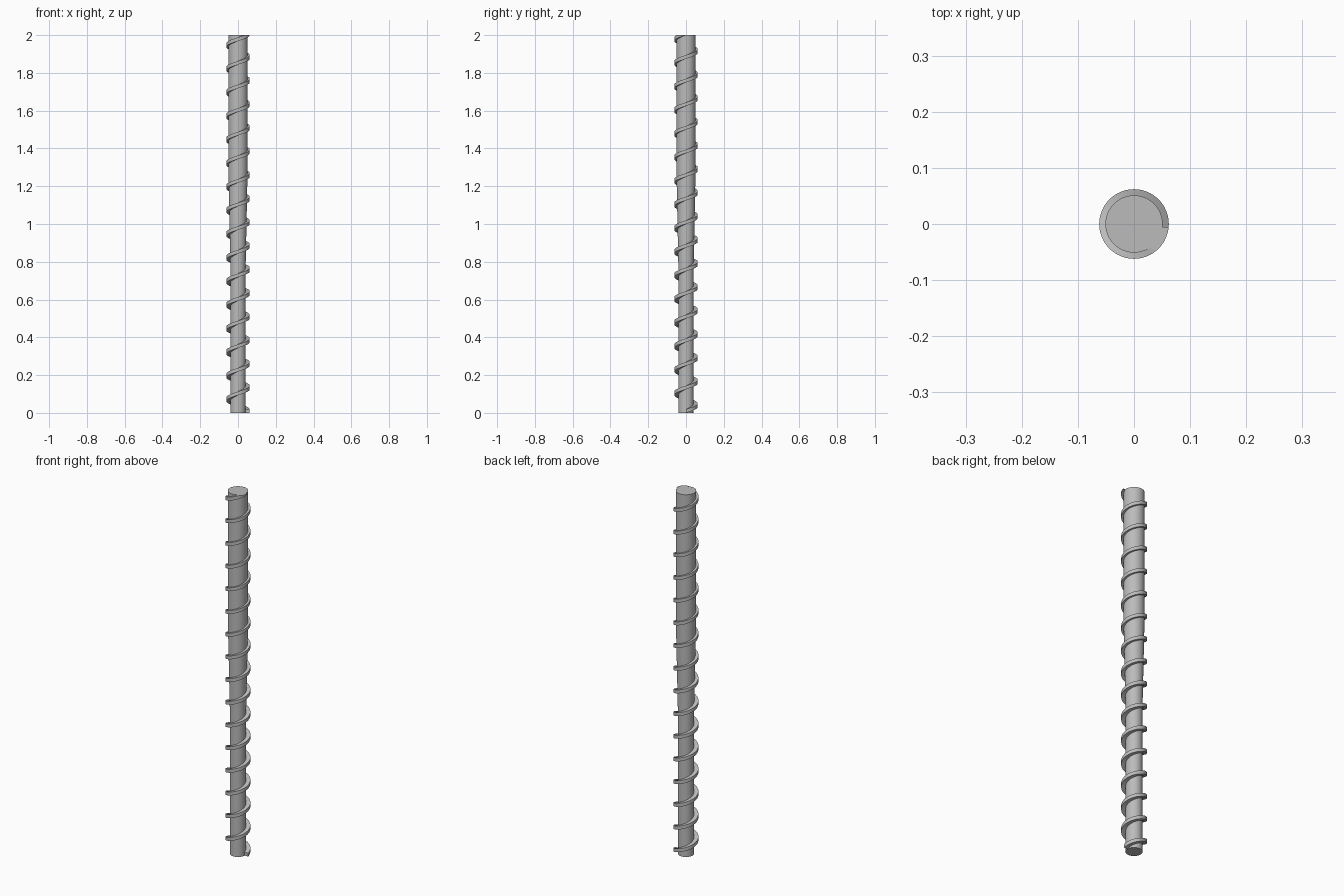
import bpy, bmesh, math

cube = bpy.data.objects.get("Cube")
if cube:
    bpy.data.objects.remove(cube, do_unlink=True)

LENGTH, TURNS, STEPS = 2.0, 16, 64
PITCH = LENGTH / TURNS
OUTER, WIDTH = 0.062, 0.019
# Shaft profile (height, radius): thin end, tapered zone, thick end
PROFILE = [(0, 0.041), (0.8, 0.041), (1.3, 0.051), (LENGTH, 0.051)]

steel = bpy.data.materials.new("steel_grey")
steel.use_nodes = True
GREY = (0.5, 0.5, 0.5, 1)
steel.diffuse_color = GREY
steel.node_tree.nodes["Principled BSDF"].inputs["Base Color"].default_value = GREY


def shaft_radius(z):
    for (z0, r0), (z1, r1) in zip(PROFILE, PROFILE[1:]):
        if z <= z1:
            return r0 + (r1 - r0) * (z - z0) / (z1 - z0)
    return PROFILE[-1][1]


def sweep(name, rings, closed):
    """Join consecutive rings of points with quads and cap both ends."""
    bm = bmesh.new()
    loops = [[bm.verts.new(p) for p in ring] for ring in rings]
    for a, b in zip(loops, loops[1:]):
        for i in range(len(a)):
            j = (i + 1) % len(a)
            bm.faces.new((a[i], a[j], b[j], b[i]))
    for end in (loops[0], loops[-1]):
        bm.faces.new(end)
    bmesh.ops.recalc_face_normals(bm, faces=bm.faces)
    mesh = bpy.data.meshes.new(name)
    bm.to_mesh(mesh)
    bm.free()
    mesh.materials.append(steel)
    obj = bpy.data.objects.new(name, mesh)
    bpy.context.collection.objects.link(obj)
    bpy.ops.object.select_all(action='DESELECT')
    obj.select_set(True)
    bpy.context.view_layer.objects.active = obj
    bpy.ops.object.shade_smooth_by_angle(angle=math.radians(35))
    return obj


def polar(r, a, z):
    return (r * math.cos(a), r * math.sin(a), z)


# Shaft
sweep("screw_shaft", [[polar(r, math.tau * i / STEPS, z) for i in range(STEPS)]
                      for z, r in PROFILE], True)

# Helical flight, trimmed flush with the top of the shaft
rings = []
for i in range(TURNS * STEPS):
    a = math.tau * i / STEPS
    low = PITCH * i / STEPS
    high = min(low + WIDTH, LENGTH)
    inner = shaft_radius(low) - 0.004
    rings.append([polar(inner, a, low), polar(OUTER, a, low),
                  polar(OUTER, a, high), polar(inner, a, high)])
sweep("screw_flight", rings, True)
